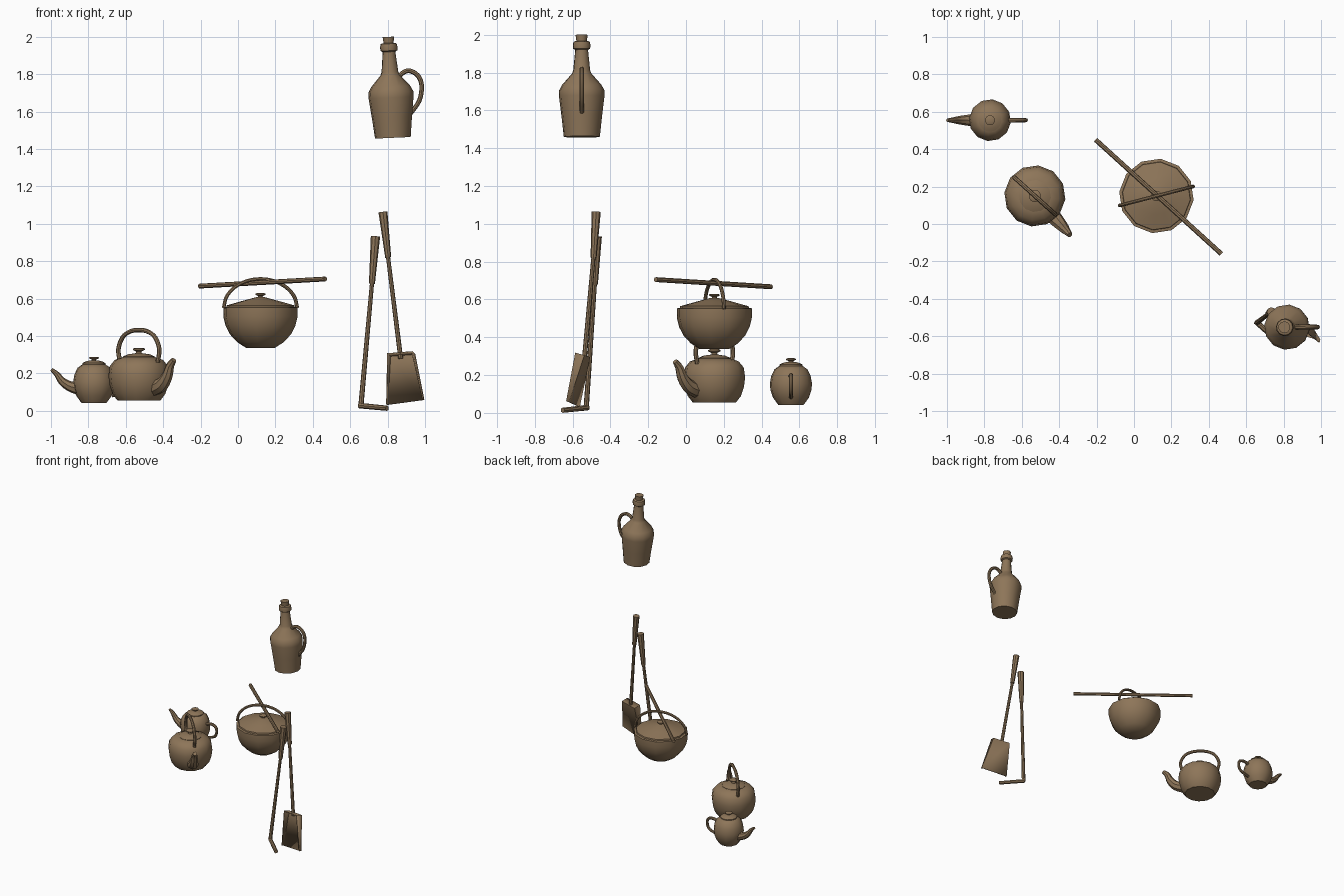
import bpy, bmesh, math
from mathutils import Vector, Matrix

if "Cube" in bpy.data.objects:
    bpy.data.objects.remove(bpy.data.objects["Cube"])

brown = bpy.data.materials.new("brown")
brown.diffuse_color = (0.27, 0.18, 0.10, 1)
brown.use_nodes = True
brown.node_tree.nodes["Principled BSDF"].inputs["Base Color"].default_value = brown.diffuse_color


def finish(name, bm, angle=40):
    bmesh.ops.recalc_face_normals(bm, faces=bm.faces)
    me = bpy.data.meshes.new(name)
    bm.to_mesh(me)
    bm.free()
    me.materials.append(brown)
    ob = bpy.data.objects.new(name, me)
    bpy.context.collection.objects.link(ob)
    bpy.ops.object.select_all(action='DESELECT')
    ob.select_set(True)
    bpy.context.view_layer.objects.active = ob
    bpy.ops.object.shade_smooth_by_angle(angle=math.radians(angle))
    return ob


def loft(name, pts, radii, sides=8, axis=None, phase=0.0):
    """Skin round rings along a path; a fixed axis turns it into a lathe."""
    pts = [Vector(p) for p in pts]
    bm = bmesh.new()
    rings, frame = [], None
    for i, (p, r) in enumerate(zip(pts, radii)):
        t = (axis or pts[min(i + 1, len(pts) - 1)] - pts[max(i - 1, 0)]).normalized()
        if frame is None:
            frame = t.orthogonal().normalized()
        u = (frame - t * frame.dot(t)).normalized()
        frame, v = u, t.cross(u)
        rings.append([bm.verts.new(p + r * (math.cos(a) * u + math.sin(a) * v))
                      for a in (phase + math.tau * k / sides for k in range(sides))])
    for a, b in zip(rings, rings[1:]):
        for k in range(sides):
            j = (k + 1) % sides
            bm.faces.new((a[k], a[j], b[j], b[k]))
    bm.faces.new(rings[0])
    bm.faces.new(rings[-1])
    return finish(name, bm)


def lathe(name, centre, profile, sides=12, axis=Vector((0, 0, 1)), phase=0.15):
    base = Vector((*centre, 0)) if len(centre) == 2 else Vector(centre)
    return loft(name, [base + axis * h for r, h in profile],
                [r for r, h in profile], sides, axis, phase)


def smooth_path(pts, n=4):
    """Catmull-Rom subdivision of a short list of points."""
    p = [Vector(q) for q in pts]
    p = [2 * p[0] - p[1]] + p + [2 * p[-1] - p[-2]]
    out = []
    for a, b, c, d in zip(p, p[1:], p[2:], p[3:]):
        for k in range(n):
            t = k / n
            out.append(0.5 * (2 * b + (c - a) * t + (2 * a - 5 * b + 4 * c - d) * t * t
                              + (3 * b - a - 3 * c + d) * t ** 3))
    return out + [p[-2]]


def side_tube(name, centre, angle, rz, r0, r1):
    """Tube in a vertical plane: rz holds (distance from centre, height)."""
    c, s = math.cos(math.radians(angle)), math.sin(math.radians(angle))
    path = smooth_path([(centre[0] + r * c, centre[1] + r * s, z) for r, z in rz])
    n = len(path) - 1
    return loft(name, path, [r0 + (r1 - r0) * i / n for i in range(n + 1)])


def lid_knob(name, centre, z, r, h):
    lathe(name, centre, [(r * .5, z), (r * .45, z + h * .4), (r, z + h * .65),
                         (r, z + h * .85), (r * .7, z + h)], 10)


# small teapot
tea = (-0.77, 0.555)
lathe("teapot_body", tea, [(.068, .043), (.095, .08), (.109, .12), (.112, .155), (.105, .195),
                           (.088, .23), (.06, .25)])
lathe("teapot_lid", tea, [(.062, .245), (.062, .255), (.045, .264), (.02, .27)])
lid_knob("teapot_knob", tea, .264, .027, .025)
side_tube("teapot_spout", tea, 180, [(.085, .12), (.13, .132), (.17, .158), (.198, .195), (.228, .222)], .034, .009)
side_tube("teapot_handle", tea, 0, [(.092, .188), (.14, .2), (.18, .188), (.192, .15), (.17, .105), (.095, .082)],
          .012, .010)

# large kettle
ket = (-0.53, 0.15)
lathe("kettle_body", ket, [(.115, .055), (.142, .09), (.158, .14), (.164, .19), (.156, .24),
                           (.13, .272), (.085, .288)])
lathe("kettle_lid", ket, [(.086, .28), (.086, .29), (.06, .302), (.02, .308)])
lid_knob("kettle_knob", ket, .304, .033, .033)
side_tube("kettle_spout", ket, -48, [(.11, .12), (.18, .14), (.225, .185), (.25, .24), (.28, .272)], .045, .015)
side_tube("kettle_handle", ket, -42, [(-.135, .26), (-.147, .33), (-.115, .395), (-.06, .425), (0, .432),
                                      (.06, .425), (.115, .395), (.147, .33), (.135, .26)], .012, .012)

# hanging pot with lid and bail
pot = (0.12, 0.15)
lathe("pot_body", pot, [(.078, .337), (.125, .367), (.165, .41), (.188, .455), (.2, .505),
                        (.2, .552), (.19, .556), (.17, .55)])
lathe("pot_lid", pot, [(.185, .55), (.182, .564), (.10, .587), (.022, .608)])
lid_knob("pot_knob", pot, .602, .028, .028)
side_tube("pot_handle", pot, 14.5, [(.203 * math.cos(math.pi * k / 8), .55 + .155 * math.sin(math.pi * k / 8))
                                    for k in range(9)], .010, .010)

# carrying pole
loft("pole", [(-.205, .45, .667), (.467, -.16, .705)], [.013, .013])

# fire shovel
loft("shovel_grip", [(.775, -.475, 1.063), (.803, -.489, .82)], [.024, .016])
loft("shovel_rod", [(.80, -.488, .84), (.87, -.538, .28)], [.011, .013])
back = [Vector(p) for p in ((.815, -.51, .293), (.945, -.54, .303), (.993, -.62, .058), (.80, -.565, .032))]
out = Vector((-.3, -.92, .25)).normalized()
bm = bmesh.new()
bv = [bm.verts.new(p) for p in back]
fv = [bm.verts.new(p + out * d) for p, d in zip(back, (.05, .05, .014, .014))]
bm.faces.new(bv)
for i, j in ((3, 0), (0, 1), (1, 2)):
    bm.faces.new((bv[i], bv[j], fv[j], fv[i]))
pan = finish("shovel_pan", bm, 20)
thick = pan.modifiers.new("thickness", 'SOLIDIFY')
thick.thickness, thick.offset = .008, 0

# fire poker with a bent foot
loft("poker_grip", [(.735, -.47, .933), (.716, -.482, .68)], [.025, .016])
loft("poker_rod", [(.718, -.481, .70), (.657, -.528, .025)], [.011, .014])
loft("poker_foot", [(.65, -.52, .028), (.797, -.652, .014)], [.015, .014])

# stoppered jug, leaning slightly
axis = Vector((-.045, -.002, 1)).normalized()
foot = (.828, -.551, 1.46)
lathe("jug_body", foot, [(.096, 0), (.108, .11), (.121, .215), (.121, .245), (.105, .275), (.052, .335),
                         (.045, .352), (.034, .46), (.045, .466), (.047, .485), (.043, .503), (.035, .507)],
      12, axis)
lathe("jug_stopper", foot, [(.027, .50), (.032, .54)], 10, axis)
side_tube("jug_handle", foot, 0, [(.02, 1.775), (.055, 1.808), (.09, 1.818), (.133, 1.793), (.154, 1.74),
                                  (.142, 1.66), (.095, 1.59)], .013, .012)
